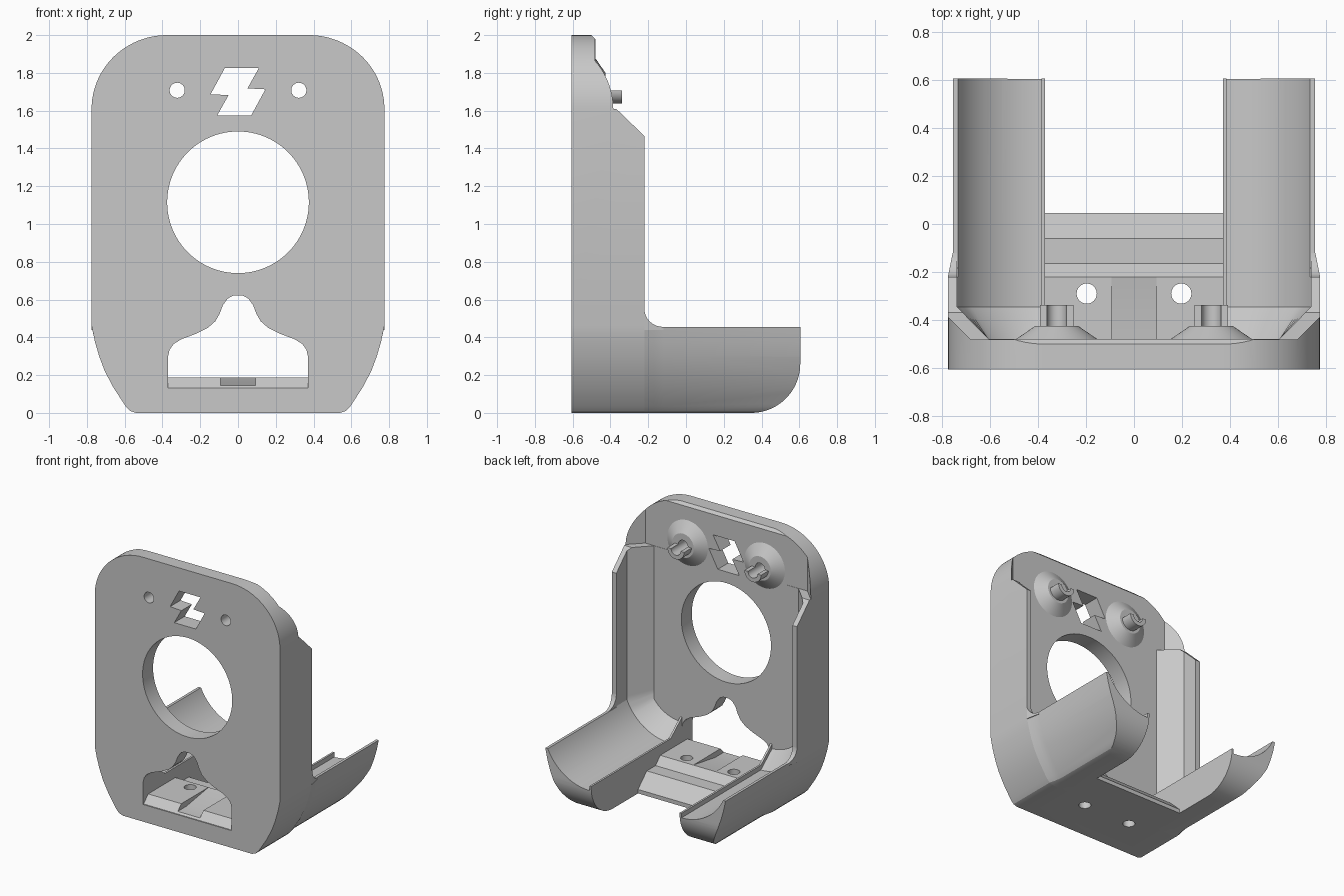
import bpy, bmesh
from math import sin, cos, pi, radians

if "Cube" in bpy.data.objects:
    bpy.data.objects.remove(bpy.data.objects["Cube"])

GREY = (0.58, 0.58, 0.58, 1)
mat = bpy.data.materials.new("plain grey")
mat.use_nodes = True
mat.diffuse_color = GREY
mat.node_tree.nodes["Principled BSDF"].inputs["Base Color"].default_value = GREY


def loft(name, rings):
    """Solid through rings of 3D points, all with the same count."""
    bm = bmesh.new()
    loops = [[bm.verts.new(p) for p in ring] for ring in rings]
    n = len(loops[0])
    for a, b in zip(loops, loops[1:]):
        for i in range(n):
            j = (i + 1) % n
            bm.faces.new((a[i], a[j], b[j], b[i]))
    bm.faces.new(loops[0])
    bm.faces.new(loops[-1])
    bmesh.ops.recalc_face_normals(bm, faces=bm.faces)
    me = bpy.data.meshes.new(name)
    bm.to_mesh(me)
    bm.free()
    me.materials.append(mat)
    ob = bpy.data.objects.new(name, me)
    bpy.context.scene.collection.objects.link(ob)
    return ob


def along_y(name, pts, y0, y1):
    return loft(name, [[(x, y, z) for x, z in pts] for y in (y0, y1)])


def along_x(name, pts, x0, x1):
    return loft(name, [[(x, y, z) for y, z in pts] for x in (x0, x1)])


def along_z(name, pts, z0, z1):
    return loft(name, [[(x, y, z) for x, y in pts] for z in (z0, z1)])


def circle(cx, cz, r, n=64, a0=0, a1=2 * pi):
    return [(cx + r * cos(a0 + (a1 - a0) * i / n), cz + r * sin(a0 + (a1 - a0) * i / n))
            for i in range(n)]


def cut(ob, cutters):
    """Subtract the cutters, bake the result and remove them."""
    for c in cutters:
        c.hide_render = True
        m = ob.modifiers.new("cut", 'BOOLEAN')
        m.operation, m.solver, m.object = 'DIFFERENCE', 'EXACT', c
    bpy.context.view_layer.update()
    dg = bpy.context.evaluated_depsgraph_get()
    me = bpy.data.meshes.new_from_object(ob.evaluated_get(dg))
    ob.modifiers.clear()
    ob.data = me
    for c in cutters:
        bpy.data.objects.remove(c)


def mirrored(half):
    return half + [(-x, z) for x, z in reversed(half) if x > 0]


def pocket(side):
    """Tapered trough hollowing a side wall and its arm, leaving a low inner lip."""
    rings = []
    for y, r, wall in ((-0.48, 0.28, 0.605), (-0.345, 0.39, 0.737), (1, 0.39, 0.737)):
        arc = [(min(wall, 0.38 + r * cos(radians(a))), 0.62 - r * sin(radians(a)))
               for a in range(0, 89, 4)]
        low = arc[-1][1]
        pts = [(0.36, 2.2), (wall, 2.2)] + arc
        pts += [(0.385, low), (0.385, low + 0.035), (0.36, low + 0.035)]
        rings.append([(side * x, y, z) for x, z in pts])
    return loft("pocket_cutter", rings)


# Outer outline: rounded shoulders and tapered foot
foot = [(0.54, 0), (0.57, 0.01), (0.595, 0.035), (0.66, 0.135), (0.705, 0.22),
        (0.735, 0.3), (0.757, 0.375), (0.775, 0.46)]
shoulder = [(0.375 + 0.4 * cos(t * pi / 48), 1.61 + 0.39 * sin(t * pi / 48)) for t in range(25)]
outline = mirrored(foot + shoulder)

# Front plate with side walls
body = along_y("front_plate_and_walls", outline, -0.605, -0.22)
opening = mirrored([(0.37, 0.13), (0.37, 0.3), (0.362, 0.335), (0.34, 0.365), (0.3, 0.39),
                    (0.22, 0.42), (0.16, 0.45), (0.12, 0.485), (0.097, 0.525), (0.08, 0.57),
                    (0.055, 0.605), (0.025, 0.621)])
bolt = [(-0.07, 1.825), (0.11, 1.825), (0.05, 1.718), (0.145, 1.713)]
bolt += [(-x, 3.4 - z) for x, z in bolt]
centre = [(-0.37, -0.2), (0.37, -0.2), (0.37, 2.3), (-0.37, 2.3)]
cutters = [pocket(1), pocket(-1),
           along_y("centre_cutter", centre, -0.48, 0.5),
           along_x("slope_cutter", [(-0.1, 1.35), (-0.38, 1.62), (-0.38, 1.88),
                                    (-0.51, 2.01), (-0.1, 2.2)], -1, 1),
           along_y("round_hole", circle(0, 1.115, 0.375, 96), -0.8, -0.3),
           along_y("lower_opening", opening, -0.8, -0.4),
           along_y("zigzag_slot", bolt, -0.8, -0.3)]
for s in (1, -1):
    cutters.append(along_y("screw_hole", circle(s * 0.322, 1.708, 0.04, 32), -0.8, -0.3))
    # Thins the plate corner diagonally behind the shoulder
    corner = [(0.5, -0.482), (0.678, -0.482), (0.9, -0.26), (0.9, -0.1), (0.5, -0.1)]
    cutters.append(along_z("corner_cutter", [(s * x, y) for x, y in corner], 1.61, 2.2))
cut(body, cutters)
parts = [body]

for s, side in ((1, "left"), (-1, "right")):
    # Cradle arm, narrowing just behind the wall
    arm_profile = [(0.37, 0)] + foot[:-1] + [(0.774, 0.455), (0.37, 0.455)]

    def ring(y, inset):
        return [(s * (x - inset if x > 0.5 else x), y, z) for x, z in arm_profile]

    arm = loft(side + "_arm", [ring(-0.22, 0), ring(-0.17, 0.012), ring(-0.12, 0.02),
                               ring(0.605, 0.02)])
    end = [(0.345 + 0.26 * sin(t * pi / 40), 0.26 - 0.26 * cos(t * pi / 40)) for t in range(21)]
    rounder = along_x("end_cutter", end + [(0.605, 0.3), (0.8, 0.3), (0.8, -0.2), (0.345, -0.2)],
                      -1, 1)
    cut(arm, [pocket(s), rounder])

    # Curved gusset between wall and arm
    gusset = [(-0.22, 0.44), (-0.22, 0.55)]
    gusset += [(-0.12 - 0.1 * cos(t * pi / 16), 0.55 - 0.095 * sin(t * pi / 16))
               for t in range(1, 9)] + [(-0.12, 0.44)]
    fillet = loft(side + "_gusset", [[(s * 0.737, y, z) for y, z in gusset],
                                     [(s * (0.731 - 0.2 * y), y, z) for y, z in gusset]])

    # Conical boss and half-round clip behind each screw hole
    cx, cz = s * 0.322, 1.708
    boss = loft(side + "_boss", [[(x, y, z) for x, z in circle(cx, cz, r, 48)]
                                 for y, r in ((-0.485, 0.17), (-0.48, 0.17), (-0.425, 0.09))])
    cut(boss, [along_y("boss_hole", circle(cx, cz, 0.04, 32), -0.8, -0.3)])
    clip = circle(cx, cz, 0.07, 20, pi, 2 * pi) + [(cx + 0.07, cz)]
    clip += circle(cx, cz, 0.04, 16, 2 * pi, pi) + [(cx - 0.04, cz)]
    parts += [arm, fillet, boss, along_y(side + "_clip", clip, -0.43, -0.338)]

# Stepped floor between the arms, with a centre ramp and two holes
floor = along_x("floor", [(-0.6, 0.1), (-0.6, 0.132), (-0.545, 0.187), (-0.22, 0.187),
                          (-0.165, 0.13), (-0.06, 0.13), (0.045, 0.03), (0.045, 0),
                          (-0.48, 0), (-0.48, 0.1)], -0.37, 0.37)
ramp = [(-0.7, 0.145), (-0.48, 0.145), (-0.22, 0.187), (-0.22, 0.3), (-0.7, 0.3)]
holes = [along_x("ramp_cutter", ramp, -0.093, 0.093)]
for s in (1, -1):
    holes.append(along_z("floor_hole", circle(s * 0.197, -0.29, 0.042, 32), -0.2, 0.5))
cut(floor, holes)
parts.append(floor)

# Smooth the curved surfaces, keep the edges crisp
bpy.ops.object.select_all(action='DESELECT')
for ob in parts:
    ob.select_set(True)
bpy.context.view_layer.objects.active = body
bpy.ops.object.shade_smooth_by_angle(angle=radians(22))
